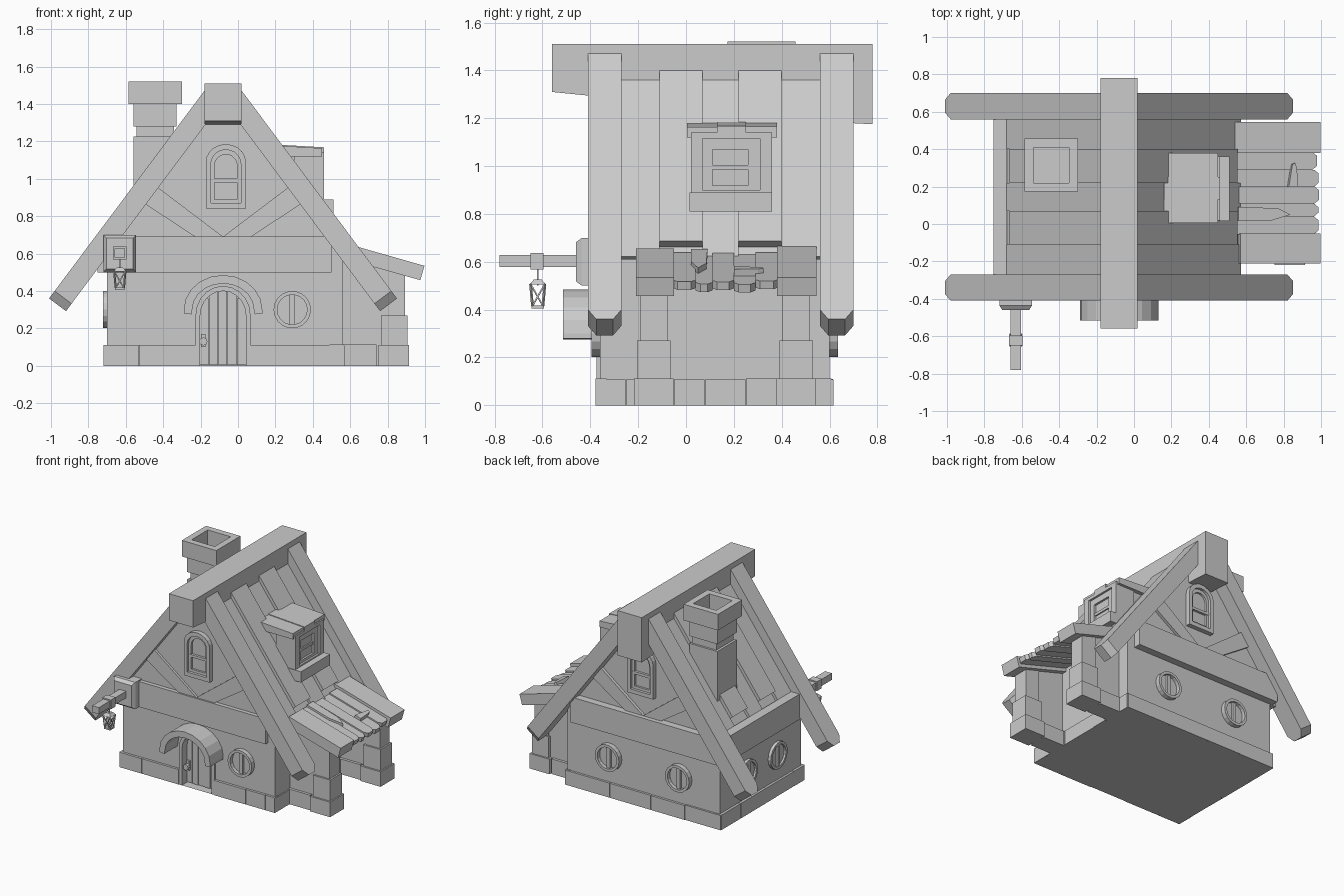
import bpy, bmesh, math, random
from mathutils import Matrix, Vector

if "Cube" in bpy.data.objects:
    bpy.data.objects.remove(bpy.data.objects["Cube"])

random.seed(4)
CX = -0.08  # ridge line of the house


def axes(o, a, b, c):
    m = Matrix((a, b, c)).transposed().to_4x4()
    m.translation = Vector(o)
    return m


FRONT = axes((0, 0, 0), (1, 0, 0), (0, 0, 1), (0, 1, 0))   # outline in x,z pushed along y
SIDE = axes((0, 0, 0), (0, 1, 0), (0, 0, 1), (1, 0, 0))    # outline in y,z pushed along x


def finish(name, bm):
    bmesh.ops.recalc_face_normals(bm, faces=bm.faces)
    me = bpy.data.meshes.new(name)
    bm.to_mesh(me)
    bm.free()
    ob = bpy.data.objects.new(name, me)
    bpy.context.collection.objects.link(ob)
    return ob


def solid(name, pts, d0, d1, m=FRONT, taper=1.0):
    """Outline extruded from d0 to d1; taper scales the d0 end."""
    bm = bmesh.new()
    c = Vector((sum(p[0] for p in pts), sum(p[1] for p in pts))) / len(pts)
    lo = [bm.verts.new(m @ Vector((*(c + (Vector(p) - c) * taper), d0))) for p in pts]
    hi = [bm.verts.new(m @ Vector((*p, d1))) for p in pts]
    bm.faces.new(lo)
    bm.faces.new(hi)
    n = len(pts)
    for i in range(n):
        j = (i + 1) % n
        bm.faces.new((lo[i], lo[j], hi[j], hi[i]))
    return finish(name, bm)


def ring(name, outer, inner, d0, d1, m=FRONT):
    """Closed frame between two outlines of equal length."""
    bm = bmesh.new()
    loops = [[bm.verts.new(m @ Vector((*p, d))) for p in pts]
             for pts, d in ((outer, d0), (outer, d1), (inner, d1), (inner, d0))]
    n = len(outer)
    for k in range(4):
        a, b = loops[k], loops[(k + 1) % 4]
        for i in range(n):
            j = (i + 1) % n
            bm.faces.new((a[i], a[j], b[j], b[i]))
    return finish(name, bm)


def rect(a0, a1, b0, b1):
    return [(a0, b0), (a1, b0), (a1, b1), (a0, b1)]


def box(name, x0, x1, y0, y1, z0, z1):
    return solid(name, rect(x0, x1, z0, z1), y0, y1)


def arc(cx, z, rx, rz, n=10):
    return [(cx + rx * math.cos(math.pi * i / n), z + rz * math.sin(math.pi * i / n)) for i in range(n + 1)]


def arch(cx, z0, zs, rx, rz, n=10):
    return [(cx + rx, z0)] + arc(cx, zs, rx, rz, n) + [(cx - rx, z0)]


def circle(r, n=18):
    return [(r * math.cos(2 * math.pi * i / n), r * math.sin(2 * math.pi * i / n)) for i in range(n)]


def beam(name, a, b, r):
    """Thin square rod between two points."""
    a, b = Vector(a), Vector(b)
    q = (b - a).to_track_quat('Z', 'Y').to_matrix().to_4x4()
    return solid(name, rect(-r, r, -r, r), 0, (b - a).length, Matrix.Translation(a) @ q)


# House body: front wall with door opening, then solid core
roofline = [(0.56, 0), (0.56, 0.61), (CX, 1.46), (-0.70, 0.63), (-0.70, 0)]
solid("front_wall", roofline + arch(CX, 0, 0.27, 0.145, 0.155)[::-1], -0.36, -0.27)
solid("house_core", roofline, -0.27, 0.60)

# Stone footing
for y0, y1, xs in ((-0.38, -0.33, (-0.715, -0.53, -0.225)), (-0.38, -0.33, (0.065, 0.33, 0.49, 0.57)),
                   (0.57, 0.615, (-0.715, -0.42, -0.14, 0.2, 0.57))):
    for a, b in zip(xs, xs[1:]):
        j = random.uniform(0, 0.006)
        box("footing_stone", a, b - 0.002, y0 - j + 0.003, y1 + j - 0.003, 0, 0.113 - j)
for x0, x1 in ((-0.72, -0.67), (0.53, 0.575)):
    ys = (-0.375, -0.25, -0.05, 0.08, 0.25, 0.38, 0.61)
    for a, b in zip(ys, ys[1:]):
        j = random.uniform(0, 0.006)
        box("footing_stone", x0 + j, x1 - j, a, b - 0.002, 0, 0.113 - j)

# Wall beams and gable struts
box("front_beam", -0.72, 0.50, -0.39, -0.33, 0.50, 0.69)
box("back_beam", -0.72, 0.50, 0.57, 0.655, 0.50, 0.69)
box("left_beam", -0.75, -0.68, -0.36, 0.60, 0.50, 0.69)
for y0, y1 in ((-0.378, -0.34), (0.58, 0.622)):
    for s in (1, -1):
        pts = [(0.0, 0.69), (0.15, 0.69), (0.44, 0.88), (0.35, 0.955)]
        solid("gable_strut", [(CX + s * x, z) for x, z in pts], y0, y1)

# Roof planks and bargeboards on both slopes
for s in (1, -1):
    def slope(z):
        return axes((CX + s * 0.10, 0, z), (s * 0.599, 0, -0.801), (0, 1, 0), (s * 0.801, 0, 0.599))
    ys = (-0.28, -0.11, 0.07, 0.22, 0.40, 0.57)
    for i in range(5):
        end = (0.92 if s > 0 else 0.84) - (0.03 if i % 2 else 0)
        z = 1.40 if i % 2 else 1.36
        solid("roof_plank", rect(-0.08, end, ys[i], ys[i + 1]), -0.065, 0, slope(z))
    for y0, y1 in ((-0.41, -0.27), (0.56, 0.70)):
        L = 1.386
        solid("bargeboard", [(0, y0), (L - 0.05, y0), (L, y0 + 0.035), (L, y1 - 0.035), (L - 0.05, y1), (0, y1)],
              -0.113, 0, slope(1.47))

# Ridge beam with a dropped back end
solid("ridge_beam", [(-0.56, 1.31), (-0.36, 1.29), (0.60, 1.29), (0.60, 1.185), (0.78, 1.175),
                     (0.78, 1.51), (-0.56, 1.51)], -0.18, 0.02, SIDE)

# Chimney: stacked courses with a hollow cap
def course(x0, x1, z0, z1):
    cx, h = (x0 + x1) / 2, (x1 - x0) / 2
    ring("chimney_course", rect(x0, x1, 0.315 - h, 0.315 + h), rect(cx - 0.095, cx + 0.095, 0.22, 0.41), z0, z1,
         Matrix())
course(-0.585, -0.30, 1.40, 1.52)
course(-0.56, -0.33, 1.28, 1.40)
course(-0.542, -0.342, 1.22, 1.28)
box("chimney_shaft", -0.56, -0.33, 0.20, 0.43, 0.85, 1.225)
box("chimney_plug", -0.54, -0.35, 0.22, 0.41, 1.2, 1.40)

# Dormer window on the right slope
box("dormer_core", 0.10, 0.43, 0.03, 0.35, 0.75, 1.13)
ring("dormer_frame", rect(0.02, 0.36, 0.87, 1.14), rect(0.07, 0.31, 0.90, 1.115), 0.30, 0.46, SIDE)
ring("dormer_sash", rect(0.07, 0.31, 0.89, 1.12), rect(0.11, 0.26, 0.92, 1.07), 0.40, 0.445, SIDE)
box("dormer_rail", 0.42, 0.44, 0.10, 0.28, 0.985, 1.005)
box("dormer_sill", 0.30, 0.51, 0.015, 0.36, 0.81, 0.89)
for y0, y1, x1, z in ((0.005, 0.13, 0.45, 1.175), (0.13, 0.25, 0.46, 1.18), (0.25, 0.38, 0.45, 1.177)):
    solid("dormer_roof_plank", [(0.16, 1.12), (x1, 1.12), (x1, z - 0.012), (0.16, z + 0.005)], y0, y1)

# Pointed-arch gable windows, front and back
for y, d in ((-0.36, -1), (0.60, 1)):
    ring("gable_window_frame", arch(CX + 0.015, 0.84, 1.09, 0.107, 0.095), arch(CX + 0.015, 0.87, 1.08, 0.08, 0.075),
         y - d * 0.02, y + d * 0.035)
    box("gable_window_rail", -0.15, 0.02, y - 0.018, y + 0.018, 0.98, 1.0)
    ring("gable_window_sash", arch(CX + 0.015, 0.865, 1.08, 0.082, 0.077), arch(CX + 0.015, 0.89, 1.07, 0.06, 0.06),
         y - d * 0.02, y + d * 0.015)

# Round windows around the house
for x, y, a in ((0.29, -0.36, 0), (-0.37, 0.60, 180), (0.21, 0.60, 180), (-0.70, -0.07, -90), (-0.70, 0.28, -90)):
    m = Matrix.Translation((x, y, 0.30)) @ Matrix.Rotation(math.radians(a), 4, 'Z') @ FRONT
    ring("round_window_frame", circle(0.10), circle(0.08), -0.035 if a != -90 else -0.022, 0.02, m)
    solid("round_window_bar", rect(-0.014, 0.014, -0.082, 0.082), -0.02, 0.02, m)
    for s in (1, -1):
        half = [(s * (0.018 + 0.06 * math.sin(math.pi * i / 8)), 0.075 * math.cos(math.pi * i / 8)) for i in range(9)]
        solid("round_window_pane", half, -0.008, 0.01, m)

# Arched door with planks, frame, handle and hood
ring("door_frame", arch(CX, 0, 0.27, 0.147, 0.157), arch(CX, 0.0, 0.27, 0.122, 0.13), -0.375, -0.27)
for i in range(5):
    x0 = CX - 0.125 + i * 0.05
    h = 0.27 + 0.135 * math.sqrt(max(0, 1 - ((x0 + 0.025 - CX) / 0.135) ** 2))
    box("door_plank", x0, x0 + 0.047, -0.315 - 0.004 * (i % 2), -0.26, 0.005, h)
box("door_handle_plate", -0.197, -0.173, -0.33, -0.31, 0.10, 0.17)
solid("door_knob", [(-0.185 + x, 0.13 + z) for x, z in circle(0.022, 8)], -0.355, -0.33)
hood = arc(CX, 0.30, 0.21, 0.185) + [(-0.29, 0.28), (-0.25, 0.275)] + arc(CX, 0.30, 0.165, 0.14)[::-1] + \
    [(0.09, 0.275), (0.13, 0.28)]
solid("door_hood", hood, -0.515, -0.34)

# Side shelter: stacked stone pillars, end walls and plank roof
for c in (-0.135, 0.46):
    for h, x0, x1, z0, z1 in ((0.083, 0.75, 0.915, 0, 0.112), (0.07, 0.765, 0.905, 0.112, 0.27),
                              (0.057, 0.775, 0.893, 0.27, 0.55)):
        box("pillar_stone", x0, x1, c - h, c + h, z0, z1)
    box("shelter_end_wall", 0.54, 0.78, c - 0.05, c + 0.05, 0, 0.58)
    box("shelter_footing", 0.56, 0.74, c - 0.07, c + 0.07, 0, 0.113)
tilt = math.atan2(0.105, 0.37)
d, n = (math.cos(tilt), 0, -math.sin(tilt)), (math.sin(tilt), 0, math.cos(tilt))
porch = axes((0.53, 0, 0.667), d, (0, 1, 0), n)
solid("shelter_end_plank", rect(0.04, 0.485, -0.21, -0.05), -0.08, 0, porch)
solid("shelter_end_plank", rect(0.0, 0.485, 0.38, 0.545), -0.08, 0, porch)
ys = (-0.055, 0.04, 0.11, 0.20, 0.29, 0.385)
for i in range(5):
    a, b = ys[i], ys[i + 1]
    e, t = 0.478 + random.uniform(-0.008, 0.008), -0.02 - 0.01 * (i % 2)
    solid("shelter_plank", [(0.03, a), (e - 0.025, a), (e, a + 0.02), (e, b - 0.02), (e - 0.025, b), (0.03, b)],
          t - 0.035, t, porch)
solid("roof_splinter", [(0.03, 0.02), (0.22, 0.02), (0.32, 0.05), (0.25, 0.085), (0.03, 0.09)], -0.03, -0.005, porch)
solid("roof_patch", [(0.31, 0.20), (0.36, 0.20), (0.355, 0.30), (0.345, 0.325), (0.33, 0.32)], -0.03, 0.0, porch)

# Lantern bracket and arm
solid("bracket_plate", rect(-0.72, -0.545, 0.50, 0.70), -0.46, -0.435, taper=0.82)
box("bracket_back", -0.72, -0.545, -0.435, -0.36, 0.50, 0.70)
box("lantern_arm", -0.66, -0.605, -0.78, -0.40, 0.578, 0.628)
box("arm_collar", -0.668, -0.597, -0.65, -0.595, 0.567, 0.637)

# Hanging lantern cage
LX, LY = -0.632, -0.62
beam("lantern_hook", (LX, LY, 0.50), (LX, LY, 0.57), 0.004)
solid("lantern_cap", [(LX + x, LY + y) for x, y in rect(-0.034, 0.034, -0.034, 0.034)], 0.525, 0.505, Matrix(), 0.5)
solid("lantern_base", [(LX + x, LY + y) for x, y in rect(-0.026, 0.026, -0.026, 0.026)], 0.405, 0.418, Matrix())
corners = [(1, 1), (-1, 1), (-1, -1), (1, -1)]
for i in range(4):
    (ax, ay), (bx, by) = corners[i], corners[(i + 1) % 4]
    T, B = 0.03, 0.022
    top = (LX + ax * T, LY + ay * T, 0.507)
    beam("lantern_post", (LX + ax * B, LY + ay * B, 0.415), top, 0.004)
    beam("lantern_brace", (LX + bx * B, LY + by * B, 0.415), top, 0.003)
    beam("lantern_brace", (LX + ax * B, LY + ay * B, 0.415), (LX + bx * T, LY + by * T, 0.507), 0.003)
